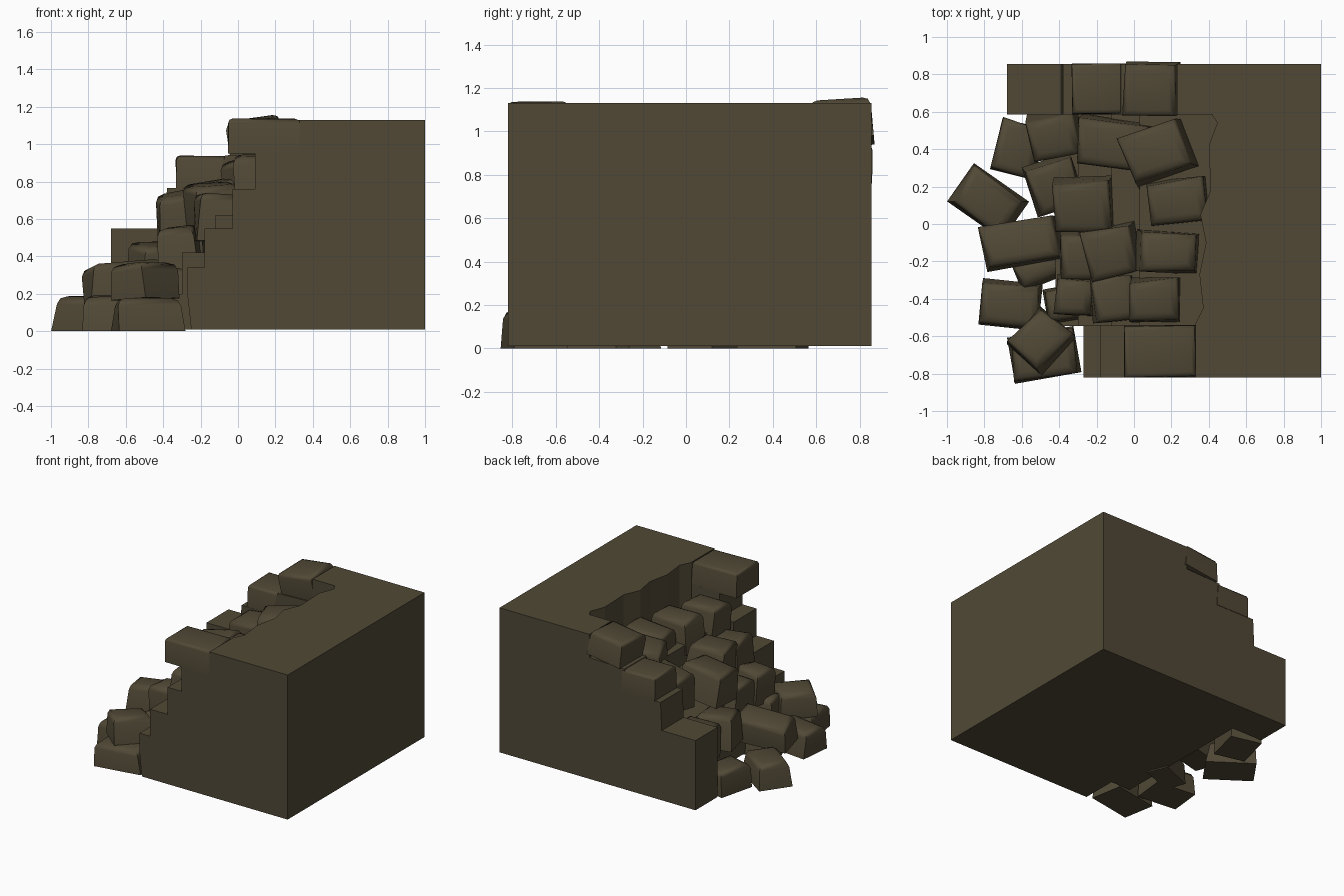
import bpy, bmesh, math, random
from mathutils import Matrix

if "Cube" in bpy.data.objects:
    bpy.data.objects.remove(bpy.data.objects["Cube"])

random.seed(4)
mat = bpy.data.materials.new("brown stone")
mat.diffuse_color = (0.082, 0.066, 0.037, 1)
mat.use_nodes = True
mat.node_tree.nodes["Principled BSDF"].inputs["Base Color"].default_value = mat.diffuse_color


def add_object(name, bm, smooth=False):
    bmesh.ops.recalc_face_normals(bm, faces=bm.faces)
    me = bpy.data.meshes.new(name)
    bm.to_mesh(me)
    bm.free()
    me.materials.append(mat)
    ob = bpy.data.objects.new(name, me)
    bpy.context.collection.objects.link(ob)
    if smooth:
        bpy.ops.object.select_all(action='DESELECT')
        ob.select_set(True)
        bpy.context.view_layer.objects.active = ob
        bpy.ops.object.shade_smooth_by_angle(angle=math.radians(48))
    return ob


def prism(name, pts, lo, hi, axis):
    """Extrude an xz outline along y, or an xy outline along z."""
    bm = bmesh.new()
    at = (lambda p, t: (p[0], t, p[1])) if axis == 'Y' else (lambda p, t: (p[0], p[1], t))
    a = [bm.verts.new(at(p, lo)) for p in pts]
    b = [bm.verts.new(at(p, hi)) for p in pts]
    bm.faces.new(a)
    bm.faces.new(b)
    for i in range(len(pts)):
        j = (i + 1) % len(pts)
        bm.faces.new((a[i], a[j], b[j], b[i]))
    return add_object(name, bm)


def stone(name, x, y, top, sx, sy, rot, h, rough=1.0):
    """Box with a narrower, rounded, uneven top."""
    bm = bmesh.new()
    bmesh.ops.create_cube(bm, size=1)
    for v in bm.verts:
        k = 1 - 0.07 * rough if v.co.z > 0 else 1
        v.co.x *= sx * k
        v.co.y *= sy * k
        v.co.z *= h
        if v.co.z > 0:
            v.co.x += random.uniform(-.018, .018) * rough
            v.co.y += random.uniform(-.018, .018) * rough
            v.co.z -= random.uniform(0, .025) * rough
    edges = [e for e in bm.edges if all(v.co.z > 0 for v in e.verts)]
    bmesh.ops.bevel(bm, geom=edges, offset=.012 + .03 * rough, segments=2,
                    profile=.5, affect='EDGES')
    m = Matrix.Translation((x, y, top - h / 2)) @ Matrix.Rotation(math.radians(rot), 4, 'Z')
    if top > .3 and rough > .5:
        m = m @ Matrix.Rotation(random.uniform(-.13, .13), 4, 'X') \
              @ Matrix.Rotation(random.uniform(-.16, .04), 4, 'Y')
    bmesh.ops.transform(bm, matrix=m, verts=bm.verts)
    return add_object(name, bm, True)


# main wall with the ragged edge of the breach
wall = prism("wall", [(1, -.82), (1, .855), (.42, .855), (.42, .58), (.445, .54), (.40, .42),
                      (.41, .18), (.355, .05), (.385, -.1), (.35, -.27), (.37, -.45),
                      (.33, -.53), (.33, -.82)], .01, 1.13, 'Z')

# stepped broken ends and the core under the rubble
front_end = prism("front_end", [(.5, .01), (-.25, .01), (-.27, .19), (-.27, .34), (-.18, .34),
                                (-.18, .55), (-.03, .55), (-.03, .76), (.09, .76), (.09, .96),
                                (.5, .96)], -.82, -.54, 'Y')
rear_end = prism("rear_end", [(.5, .01), (-.68, .01), (-.68, .55), (-.39, .55), (-.38, .765),
                              (-.12, .765), (-.07, .94), (.23, .95), (.23, 1.13), (.5, 1.13)],
                 .585, .855, 'Y')
core = prism("rubble_core", [(.5, .01), (-.42, .01), (-.42, .2), (-.3, .2), (-.3, .42),
                             (-.12, .42), (-.12, .62), (.03, .62), (.03, .76), (.5, .76)],
             -.545, .59, 'Y')
for part in (front_end, rear_end, core):
    mod = wall.modifiers.new("join", 'BOOLEAN')
    mod.operation = 'UNION'
    mod.solver = 'EXACT'
    mod.object = part
bpy.context.view_layer.update()
merged = bpy.data.meshes.new_from_object(wall.evaluated_get(bpy.context.evaluated_depsgraph_get()))
wall.modifiers.clear()
wall.data = merged
for part in (front_end, rear_end, core):
    bpy.data.objects.remove(part)

# squared stones capping the broken ends
stone("front_cap_stone", .14, -.68, 1.14, .385, .28, 0, .19, .35)
stone("rear_cap_stone", .09, .722, 1.145, .29, .272, 0, .2, .7)
stone("rear_step_stone", -.19, .722, .94, .285, .272, 0, .18, .3)

# fallen stones: x, y, top, length, width, turn
rubble = [
    (-.78, .12, .20, .36, .25, -35), (-.62, .40, .20, .24, .28, -14),
    (-.66, -.43, .20, .32, .25, -6), (-.48, -.70, .20, .36, .25, 10),
    (-.50, -.24, .20, .27, .16, 22), (-.60, -.10, .37, .43, .22, 10),
    (-.50, -.62, .37, .27, .25, 48), (-.42, .47, .48, .29, .24, 8),
    (-.43, .20, .48, .27, .28, 18), (-.28, .10, .76, .32, .28, 3),
    (-.10, .42, .81, .42, .26, -8), (.12, .38, .95, .35, .27, 20),
    (.23, .12, .92, .32, .24, 6), (-.12, -.15, .80, .29, .27, 12),
    (.18, -.15, .94, .34, .22, -4), (-.29, -.16, .54, .22, .24, 0),
    (-.32, -.39, .57, .22, .21, -5), (-.11, -.40, .74, .23, .24, 4),
    (.11, -.41, .95, .26, .24, 0), (-.38, -.43, .36, .2, .2, 10),
]
for i, (x, y, top, sx, sy, rot) in enumerate(rubble):
    h = .20 if top < .4 and sx > .24 else .26
    if top <= .21:
        h = top
    stone(f"rubble_stone_{i + 1}", x, y, top, sx, sy, rot, h)
